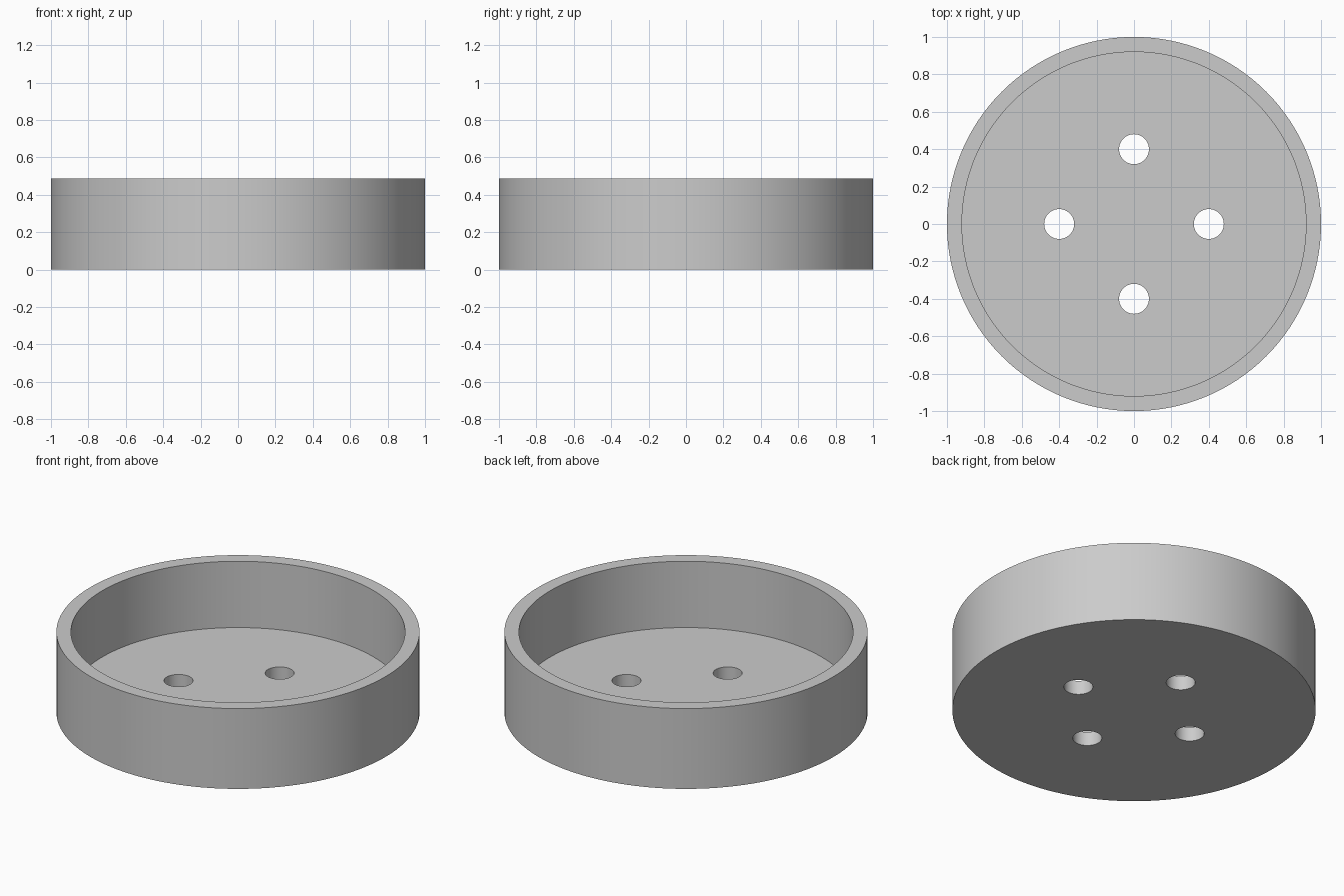
import bpy
import math

RADIUS, HEIGHT = 1.0, 0.488
WALL, FLOOR = 0.08, 0.085
HOLE_RADIUS, HOLE_OFFSET = 0.08, 0.4

default_cube = bpy.data.objects.get("Cube")
if default_cube:
    bpy.data.objects.remove(default_cube, do_unlink=True)

# Single grey material
grey = bpy.data.materials.new("plain_grey")
grey.use_nodes = True
colour = (0.6, 0.6, 0.6, 1.0)
grey.diffuse_color = colour
grey.node_tree.nodes["Principled BSDF"].inputs["Base Color"].default_value = colour


def cylinder(name, radius, bottom, top, x=0.0, y=0.0, sides=128):
    bpy.ops.mesh.primitive_cylinder_add(
        vertices=sides, radius=radius, depth=top - bottom,
        location=(x, y, (bottom + top) / 2))
    obj = bpy.context.object
    obj.name = name
    obj.data.materials.append(grey)
    return obj


def cut(target, cutter):
    cutter.hide_render = True
    bpy.context.view_layer.objects.active = target
    mod = target.modifiers.new(cutter.name, 'BOOLEAN')
    mod.operation = 'DIFFERENCE'
    mod.solver = 'EXACT'
    mod.object = cutter
    bpy.ops.object.modifier_apply(modifier=mod.name)
    bpy.data.objects.remove(cutter, do_unlink=True)


# Round tray with an open cavity
tray = cylinder("round_tray", RADIUS, 0, HEIGHT)
cut(tray, cylinder("cavity_cutter", RADIUS - WALL, FLOOR, HEIGHT + 0.2))

# Four drain holes through the floor
for i in range(4):
    angle = i * math.pi / 2
    cut(tray, cylinder("hole_cutter", HOLE_RADIUS, -0.1, FLOOR + 0.1,
                       HOLE_OFFSET * math.cos(angle),
                       HOLE_OFFSET * math.sin(angle), sides=48))

# Smooth walls, crisp rims
bpy.ops.object.select_all(action='DESELECT')
tray.select_set(True)
bpy.context.view_layer.objects.active = tray
bpy.ops.object.shade_smooth_by_angle(angle=math.radians(30))
